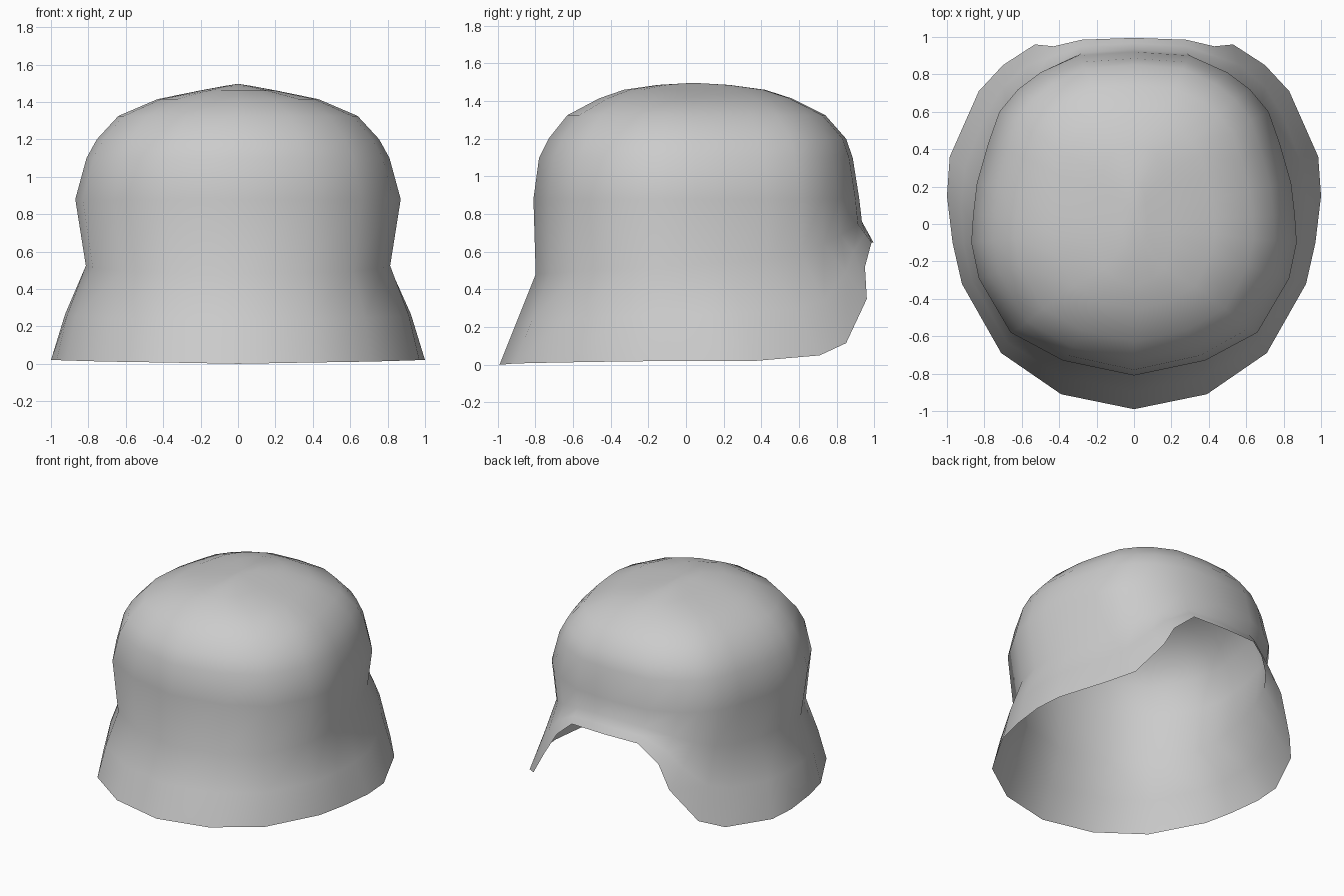
import bpy, bmesh

cube = bpy.data.objects.get("Cube")
if cube:
    bpy.data.objects.remove(cube, do_unlink=True)

# Half outline of the lower rim, from the back round to the front brim
RIM = [(0, -.99, 0), (.39, -.91, .007), (.71, -.69, .012), (.92, -.32, .018),
       (.97, -.1, .02), (1, .15, .02), (.985, .36, .02), (.83, .71, .05),
       (.7, .85, .115), (.53, .96, .35), (.43, .95, .52), (.28, .985, .65), (0, .995, .65)]
# Half outline of the crown at its widest level
CROWN = [(0, -.81), (.38, -.73), (.66, -.58), (.83, -.29), (.87, -.1), (.86, .05),
         (.84, .22), (.78, .43), (.72, .6), (.62, .72), (.5, .81), (.3, .9), (0, .92)]
# Crown levels: half width, back reach, front reach, height
LEVELS = [(.87, .81, .92, .88), (.81, .78, .885, 1.1), (.755, .73, .85, 1.2),
          (.64, .63, .74, 1.325), (.43, .46, .56, 1.415), (.21, .33, .42, 1.46),
          (.07, .15, .23, 1.486)]


def crown_ring(width, back, front, height):
    ring = []
    for x, y in CROWN:
        reach = back / .81 if y < 0 else front / .92
        ring.append((x * width / .87, y * reach, height))
    return ring


def neck_ring():
    # The crease climbs towards the front opening
    return [(x * .935, y * (1.015 if y > 0 else .985),
             .53 + .06 * y + .65 * max(0, y - .4) ** 2) for x, y in CROWN]


def blend(lower, upper, t, swell):
    return [((a[0] * (1 - t) + b[0] * t) * swell, a[1] * (1 - t) + b[1] * t,
             a[2] * (1 - t) + b[2] * t) for a, b in zip(lower, upper)]


def closed(half):
    return half + [(-x, y, z) for x, y, z in half[-2:0:-1]]


def make_material(name, value):
    mat = bpy.data.materials.new(name)
    mat.use_nodes = True
    colour = (value, value, value, 1)
    mat.diffuse_color = colour
    mat.node_tree.nodes["Principled BSDF"].inputs["Base Color"].default_value = colour
    return mat


# Stack the rings: flared skirt, crease, crown
neck = neck_ring()
rings = [RIM, blend(RIM, neck, .48, 1.02), neck]
rings += [crown_ring(*level) for level in LEVELS]

bm = bmesh.new()
loops = [[bm.verts.new(p) for p in closed(ring)] for ring in rings]
count = len(loops[0])
for low, high in zip(loops, loops[1:]):
    for i in range(count):
        j = (i + 1) % count
        bm.faces.new((low[i], low[j], high[j], high[i]))

# Close the crown at its peak
peak = bm.verts.new((0, .04, 1.497))
for i in range(count):
    bm.faces.new((loops[-1][i], loops[-1][(i + 1) % count], peak))
for face in bm.faces:
    face.smooth = True

mesh = bpy.data.meshes.new("helmet_shell")
bm.to_mesh(mesh)
bm.free()
mesh.materials.append(make_material("light grey", .6))
shell = bpy.data.objects.new("helmet_shell", mesh)
bpy.context.collection.objects.link(shell)
